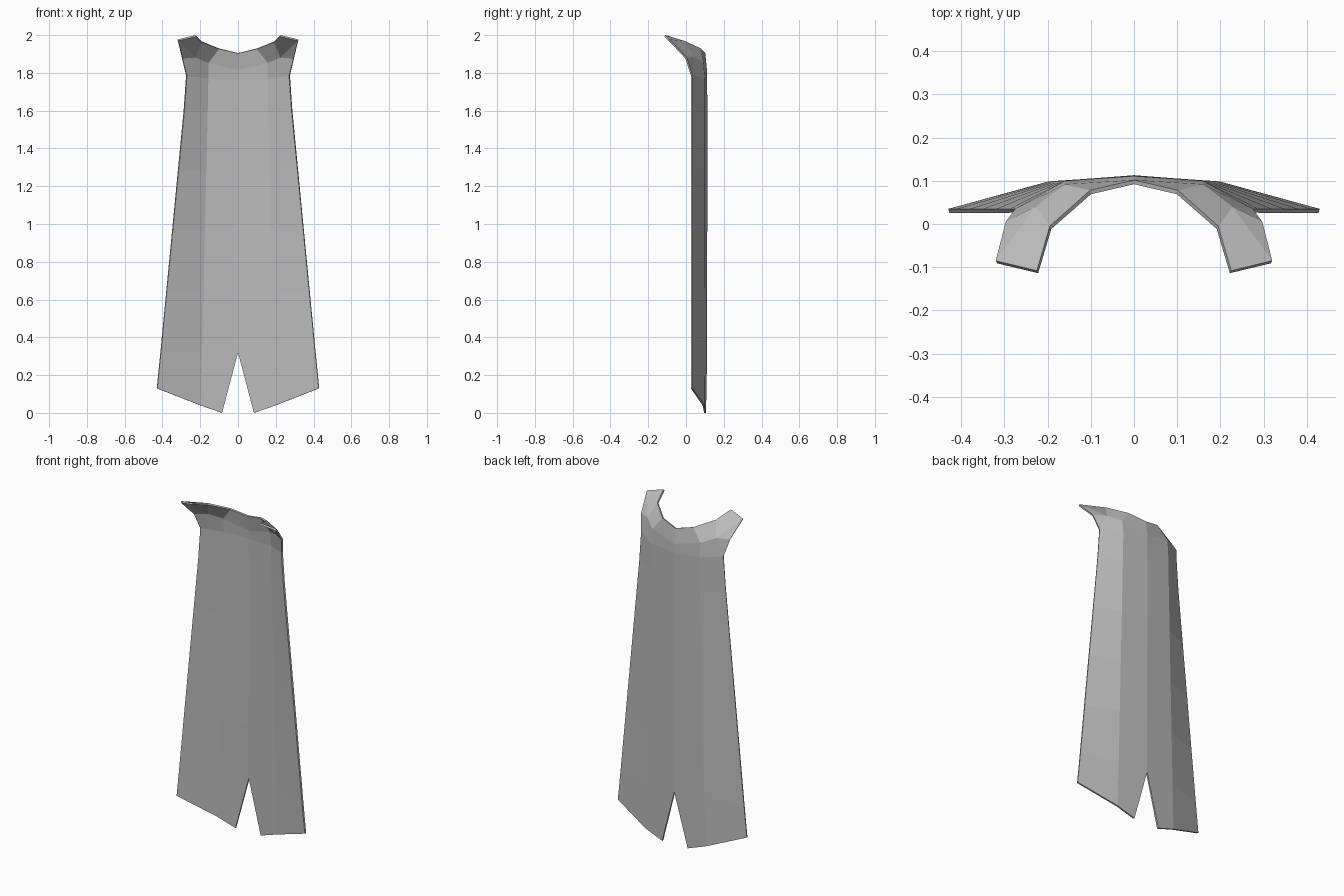
import bpy
import bmesh
from mathutils import Vector

if "Cube" in bpy.data.objects:
    bpy.data.objects.remove(bpy.data.objects["Cube"], do_unlink=True)

# One plain cloth colour
cloth = bpy.data.materials.new("grey cloth")
cloth.use_nodes = True
grey = (0.5, 0.5, 0.5, 1)
cloth.diffuse_color = grey
cloth.node_tree.nodes["Principled BSDF"].inputs["Base Color"].default_value = grey

bm = bmesh.new()


def vert(x, y, z):
    return bm.verts.new((x, y, z))


def face(*verts):
    return bm.faces.new(verts)


def strip(upper, lower):
    """Join two rows of points, both running from the centre outwards."""
    for i in range(len(upper) - 1):
        face(upper[i], upper[i + 1], lower[i + 1], lower[i])


# Hanging back panel: centre, fold and side edge, from shoulder to knee
top = [Vector(p) for p in ((0, .112, 1.765), (.16, .1, 1.77), (.275, .035, 1.785))]
chest = [Vector(p) for p in ((0, .113, 1.6), (.163, .1, 1.6), (.288, .035, 1.6))]
knee = [Vector(p) for p in ((0, .112, .32), (.192, .099, .32), (.411, .035, .32))]
rows = [[vert(*p) for p in top]]
steps = 4
for s in range(steps + 1):
    rows.append([vert(*a.lerp(b, s / steps)) for a, b in zip(chest, knee)])
for upper, lower in zip(rows, rows[1:]):
    strip(upper, lower)

# Pointed hem with the centre slit
hem = [vert(.085, .106, 0), vert(.2, .098, .04), vert(.43, .035, .13)]
strip(rows[-1], hem)

# Shoulder bend
base_c, base_f, base_e = rows[0]
bend = [vert(0, .111, 1.815), vert(.16, .092, 1.855),
        vert(.228, .04, 1.885), vert(.297, .005, 1.88)]
face(bend[0], bend[1], base_f, base_c)
face(bend[1], bend[2], base_e, base_f)
face(bend[2], bend[3], base_e)

# Neckline and shoulder strap
neck = [vert(0, .102, 1.905), vert(.102, .078, 1.93), vert(.195, -.005, 1.968)]
strip(neck, bend[:3])
tip_in = vert(.225, -.108, 2)
tip_out = vert(.32, -.085, 1.977)
face(neck[2], tip_in, tip_out, bend[2])
face(bend[2], tip_out, bend[3])

# Make the outer side face backwards
bm.normal_update()
if sum(f.normal.y * f.calc_area() for f in bm.faces) < 0:
    bmesh.ops.reverse_faces(bm, faces=bm.faces[:])

mesh = bpy.data.meshes.new("cape")
bm.to_mesh(mesh)
bm.free()
mesh.materials.append(cloth)
cape = bpy.data.objects.new("cape", mesh)
bpy.context.collection.objects.link(cape)

# Mirror to the other side, then give the cloth its thickness
mirror = cape.modifiers.new("mirror", "MIRROR")
mirror.use_axis[0] = True
mirror.use_clip = True
thick = cape.modifiers.new("thickness", "SOLIDIFY")
thick.thickness = 0.01
thick.offset = -1
